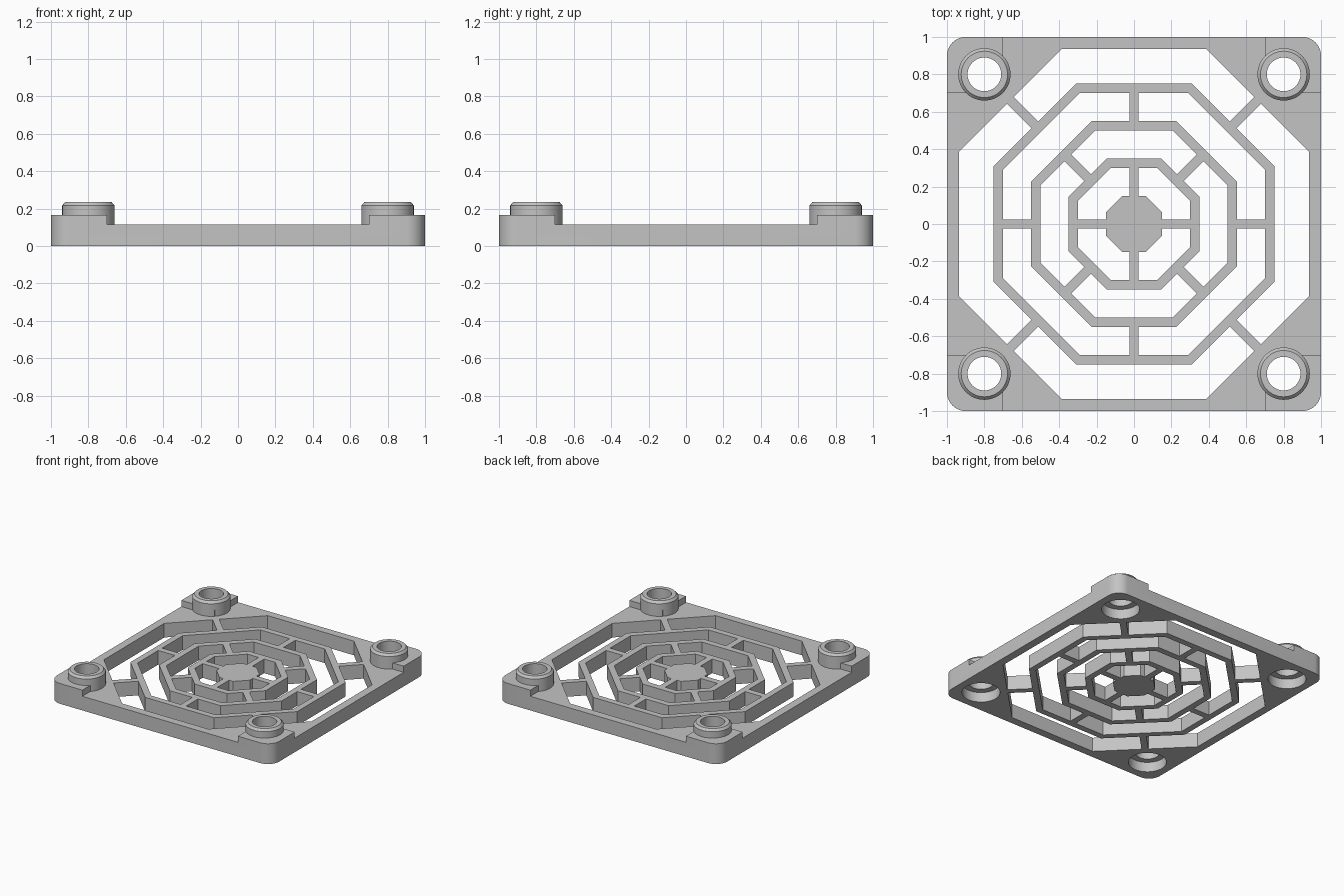
import bpy, bmesh, math
from mathutils import Vector, Matrix

if "Cube" in bpy.data.objects:
    bpy.data.objects.remove(bpy.data.objects["Cube"])

T = math.tan(math.pi / 8)      # octagon half side per apothem
PLATE, PAD, TOP = 0.115, 0.165, 0.235
HALF_SPOKE = 0.025
HOLE = 0.8                     # mounting hole centre
SEG = 48

grey = bpy.data.materials.new("light_grey")
grey.diffuse_color = (0.55, 0.55, 0.55, 1)
grey.use_nodes = True
grey.node_tree.nodes["Principled BSDF"].inputs["Base Color"].default_value = grey.diffuse_color


def finish(name, bm):
    bmesh.ops.recalc_face_normals(bm, faces=bm.faces)
    me = bpy.data.meshes.new(name)
    bm.to_mesh(me)
    bm.free()
    me.materials.append(grey)
    ob = bpy.data.objects.new(name, me)
    bpy.context.collection.objects.link(ob)
    return ob


def extrude_loops(name, loops, z0, z1):
    """Solid from an outer outline and any number of hole outlines."""
    bm = bmesh.new()
    for pts in loops:
        vs = [bm.verts.new((p[0], p[1], z0)) for p in pts]
        for a, b in zip(vs, vs[1:] + vs[:1]):
            bm.edges.new((a, b))
    bmesh.ops.triangle_fill(bm, use_beauty=True, edges=bm.edges[:], normal=(0, 0, 1))
    res = bmesh.ops.extrude_face_region(bm, geom=bm.faces[:], use_keep_orig=True)
    up = [g for g in res["geom"] if isinstance(g, bmesh.types.BMVert)]
    bmesh.ops.translate(bm, verts=up, vec=(0, 0, z1 - z0))
    return finish(name, bm)


def arc(cx, cy, r, a0, a1, n, end=True):
    return [(cx + r * math.cos(a0 + (a1 - a0) * i / n),
             cy + r * math.sin(a0 + (a1 - a0) * i / n)) for i in range(n + (1 if end else 0))]


def opening(R, r, angle):
    """One of four slots between two octagons, with spokes left at its ends."""
    s = HALF_SPOKE
    pts = [(s, R), (T * R, R), (R, T * R), (R, s), (r, s), (r, T * r), (T * r, r), (s, r)]
    rot = Matrix.Rotation(angle, 2)
    return [rot @ Vector(p) for p in pts]


# Guard plate outline, slots and mounting holes
loops = [[]]
for k, (sx, sy) in enumerate([(1, 1), (-1, 1), (-1, -1), (1, -1)]):
    loops[0] += arc(0.9 * sx, 0.9 * sy, 0.1, k * math.pi / 2, (k + 1) * math.pi / 2, 10)
    loops.append(arc(HOLE * sx, HOLE * sy, 0.14, 0, 2 * math.pi, SEG, False))
for i, (R, r) in enumerate([(0.935, 0.75), (0.70, 0.55), (0.50, 0.35), (0.30, 0.15)]):
    for k in range(4):
        loops.append(opening(R, r, k * math.pi / 2 + (math.pi / 4 if i % 2 == 0 else 0)))
guard = extrude_loops("guard_plate", loops, 0, PAD)

# Lower everything except the raised corner pads with a cross-shaped cutter
a, b = 0.7, 1.2
cross = [(a, a), (a, b), (-a, b), (-a, a), (-b, a), (-b, -a),
         (-a, -a), (-a, -b), (a, -b), (a, -a), (b, -a), (b, a)]
cutter = extrude_loops("height_cutter", [cross], PLATE, 0.4)
cutter.hide_render = True
mod = guard.modifiers.new("lower_middle", "BOOLEAN")
mod.operation, mod.solver, mod.object = "DIFFERENCE", "EXACT", cutter
bpy.context.view_layer.objects.active = guard
guard.select_set(True)
bpy.ops.object.modifier_apply(modifier=mod.name)
bpy.data.objects.remove(cutter)
bpy.ops.object.shade_smooth_by_angle(angle=math.radians(30))

# Corner bosses: chamfered rings with a counterbore ledge underneath
profile = [(0.14, 0.08), (0.09, 0.08), (0.09, TOP), (0.124, TOP), (0.14, 0.217), (0.14, PLATE)]
for sx, sy, label in [(1, 1, "back_right"), (-1, 1, "back_left"),
                      (-1, -1, "front_left"), (1, -1, "front_right")]:
    bm = bmesh.new()
    vs = [bm.verts.new((r, 0, z)) for r, z in profile]
    es = [bm.edges.new(p) for p in zip(vs, vs[1:])]
    bmesh.ops.spin(bm, geom=vs + es, cent=(0, 0, 0), axis=(0, 0, 1),
                   angle=2 * math.pi, steps=SEG)
    bmesh.ops.remove_doubles(bm, verts=bm.verts, dist=1e-4)
    bmesh.ops.translate(bm, verts=bm.verts, vec=(HOLE * sx, HOLE * sy, 0))
    ob = finish("boss_" + label, bm)
    bpy.ops.object.select_all(action="DESELECT")
    ob.select_set(True)
    bpy.context.view_layer.objects.active = ob
    bpy.ops.object.shade_smooth_by_angle(angle=math.radians(30))
